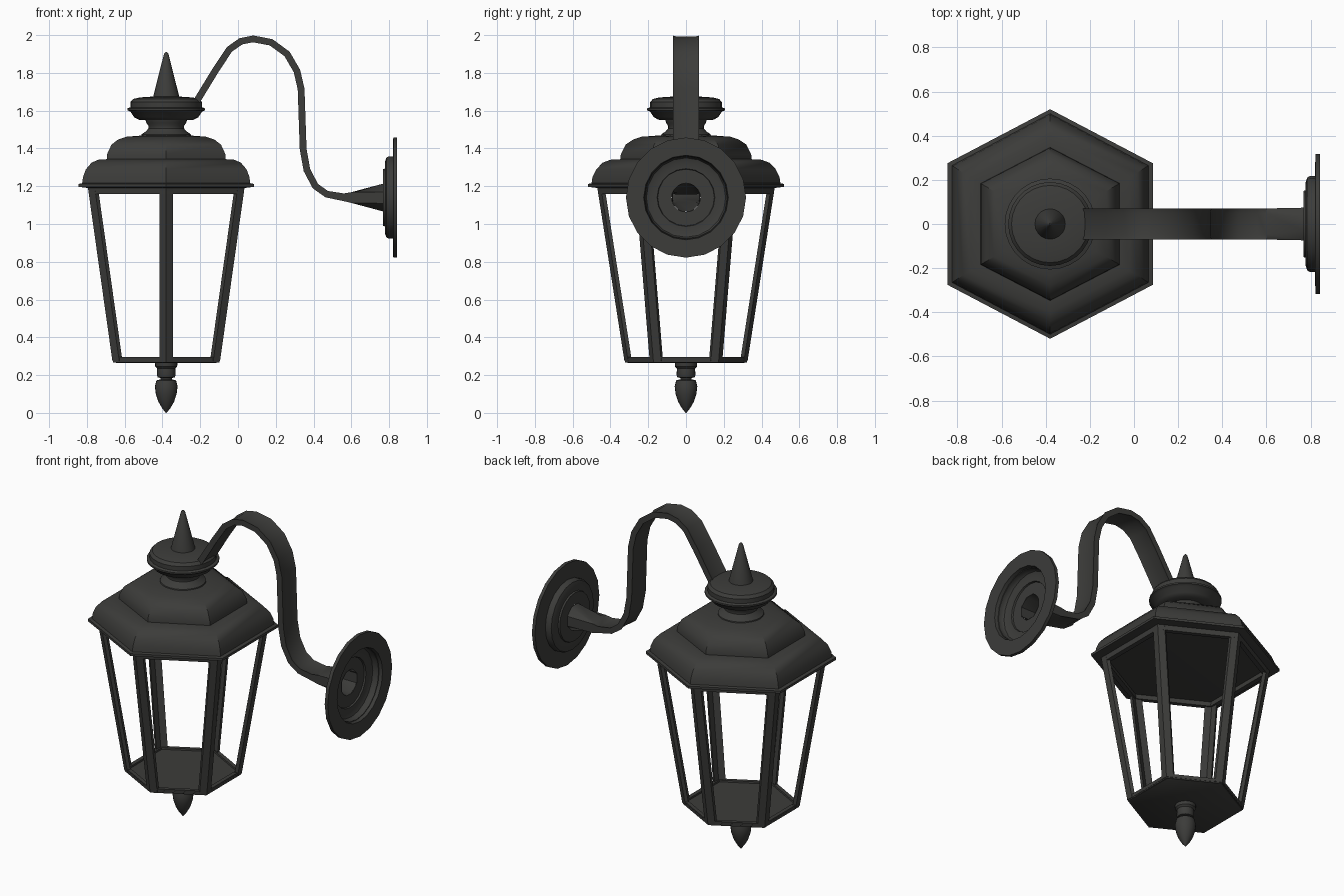
import bpy, bmesh, math
from mathutils import Vector

if "Cube" in bpy.data.objects:
    bpy.data.objects.remove(bpy.data.objects["Cube"])

CX = -0.38          # lantern axis
MOUNT_Z = 1.14      # wall plate centre height

iron = bpy.data.materials.new("dark_iron")
iron.diffuse_color = (0.045, 0.045, 0.042, 1)
iron.use_nodes = True
iron.node_tree.nodes["Principled BSDF"].inputs["Base Color"].default_value = iron.diffuse_color


def loft(name, rings, cap_start=True, cap_end=True, closed=False, angle=35):
    """Skin a list of equal-length point rings."""
    bm = bmesh.new()
    vr = [[bm.verts.new(p) for p in ring] for ring in rings]
    n = len(vr[0])
    pairs = list(zip(vr, vr[1:])) + ([(vr[-1], vr[0])] if closed else [])
    for a, b in pairs:
        for i in range(n):
            j = (i + 1) % n
            bm.faces.new((a[i], a[j], b[j], b[i]))
    if not closed:
        if cap_start:
            bm.faces.new(vr[0][::-1])
        if cap_end:
            bm.faces.new(vr[-1])
    bmesh.ops.recalc_face_normals(bm, faces=bm.faces)
    me = bpy.data.meshes.new(name)
    bm.to_mesh(me)
    bm.free()
    me.materials.append(iron)
    ob = bpy.data.objects.new(name, me)
    bpy.context.collection.objects.link(ob)
    bpy.ops.object.select_all(action='DESELECT')
    ob.select_set(True)
    bpy.context.view_layer.objects.active = ob
    bpy.ops.object.shade_smooth_by_angle(angle=math.radians(angle))
    return ob


def hexagon(a, b, z):
    """Hexagon with points on +-y; a = half width in x, b = half length in y."""
    s = 0.53 * b
    return [Vector((CX + x, y, z)) for x, y in
            ((0, b), (-a, s), (-a, -s), (0, -b), (a, -s), (a, s))]


def circle(r, z, n=28):
    return [Vector((CX + r * math.cos(2 * math.pi * i / n),
                    r * math.sin(2 * math.pi * i / n), z)) for i in range(n)]


# Two-tier hexagonal roof
roof = [(.41, .465, 1.19), (.465, .52, 1.197), (.465, .52, 1.212), (.445, .50, 1.216),
        (.44, .495, 1.25), (.425, .475, 1.29), (.395, .44, 1.325), (.36, .40, 1.34),
        (.315, .347, 1.343), (.313, .345, 1.37), (.29, .32, 1.42),
        (.255, .28, 1.447), (.21, .235, 1.462), (.11, .125, 1.47)]
loft("roof", [hexagon(*p) for p in roof])

# Round collar and spike
collar = [(.135, 1.455), (.13, 1.475), (.108, 1.49), (.095, 1.505), (.095, 1.52), (.105, 1.535),
          (.11, 1.55), (.145, 1.552), (.17, 1.565), (.19, 1.595), (.206, 1.602), (.206, 1.612),
          (.19, 1.618), (.19, 1.645), (.175, 1.662), (.14, 1.67), (.065, 1.675)]
loft("collar", [circle(*p) for p in collar])
loft("roof_spike", [circle(r, z, 20) for r, z in
                    ((.07, 1.67), (.065, 1.69), (.012, 1.9), (.004, 1.91))])

# Bottom finial
finial = [(.06, .27), (.058, .245), (.048, .235), (.05, .2), (.045, .188), (.03, .185),
          (.03, .178), (.052, .172), (.06, .14), (.055, .10), (.042, .06), (.022, .025), (.003, .01)]
if finial[-1][1] > 0:
    finial[-1] = (.002, 0.0)
loft("bottom_finial", [circle(r, z, 20) for r, z in finial])

# Floor plate
loft("floor_plate", [hexagon(.265, .31, .265), hexagon(.283, .325, .275), hexagon(.284, .326, .285)])


# Rails around the top and bottom of the glazing openings
def rail(name, a, b, z0, z1, grow, t):
    loft(name, [hexagon(a, b, z0), hexagon(a + grow, b + grow, z1),
                hexagon(a + grow - t, b + grow - t, z1), hexagon(a - t, b - t, z0)], closed=True)


rail("top_rail", .410, .465, 1.16, 1.2, .005, .03)
rail("bottom_rail", .281, .323, .268, .295, .004, .025)

# Angle-section corner posts
top, bottom = hexagon(.415, .47, 1.195), hexagon(.285, .326, .275)
for i in range(6):
    rings = []
    for hx in (bottom, top):
        v = hx[i]
        e1 = (hx[i - 1] - v).normalized()
        e2 = (hx[(i + 1) % 6] - v).normalized()
        inner = (e1 + e2).normalized() * .02
        rings.append([v, v + e1 * .041, v + e1 * .041 + inner, v + inner * 1.15,
                      v + e2 * .041 + inner, v + e2 * .041])
    loft(f"corner_post_{i + 1}", rings)

# Curved flat arm flaring to a hollow round socket: x, z, half thickness, roundness
path = [(-.225, 1.64, .018, 0), (-.115, 1.82, .018, 0), (-.045, 1.925, .018, 0), (.015, 1.967, .018, 0),
        (.08, 1.98, .018, 0), (.175, 1.962, .018, 0), (.26, 1.9, .018, 0), (.312, 1.81, .018, 0),
        (.334, 1.715, .018, 0), (.345, 1.395, .018, 0), (.365, 1.285, .018, 0), (.41, 1.2, .018, 0),
        (.47, 1.158, .018, 0), (.557, 1.142, .02, 0), (.6, 1.14, .028, .1), (.77, 1.14, .08, 1)]
flat = [(1, 1), (.7, .65), (-.7, .65), (-1, 1), (-1, -1), (-.7, -.65), (.7, -.65), (1, -1)]
rings = []
for k, (x, z, h, blend) in enumerate(path):
    p, q = path[max(k - 1, 0)], path[min(k + 1, len(path) - 1)]
    tan = Vector((q[0] - p[0], 0, q[1] - p[1])).normalized()
    if blend:
        tan = Vector((1, 0, 0))
    nrm = Vector((-tan.z, 0, tan.x))
    ring = []
    for j, (w, n) in enumerate(flat):
        ang = math.radians(22.5 + 45 * j)
        y = .07 * w * (1 - blend) + .08 * math.cos(ang) * blend
        d = h * n * (1 - blend) + .08 * math.sin(ang) * blend
        ring.append(Vector((x, y, z)) + nrm * d)
    rings.append(ring)
loft("arm", rings, cap_end=False)

# Stepped wall plate, hollow at the back: radius, x
plate = [(.076, .768), (.15, .768), (.153, .778), (.19, .778), (.21, .785), (.218, .797),
         (.218, .82), (.318, .822), (.318, .843), (.224, .843), (.22, .822)]
N = 20
loft("wall_plate", [[(x, r * math.cos(2 * math.pi * i / N), MOUNT_Z + r * math.sin(2 * math.pi * i / N))
                     for i in range(N)] for r, x in plate], cap_start=False, cap_end=False)
